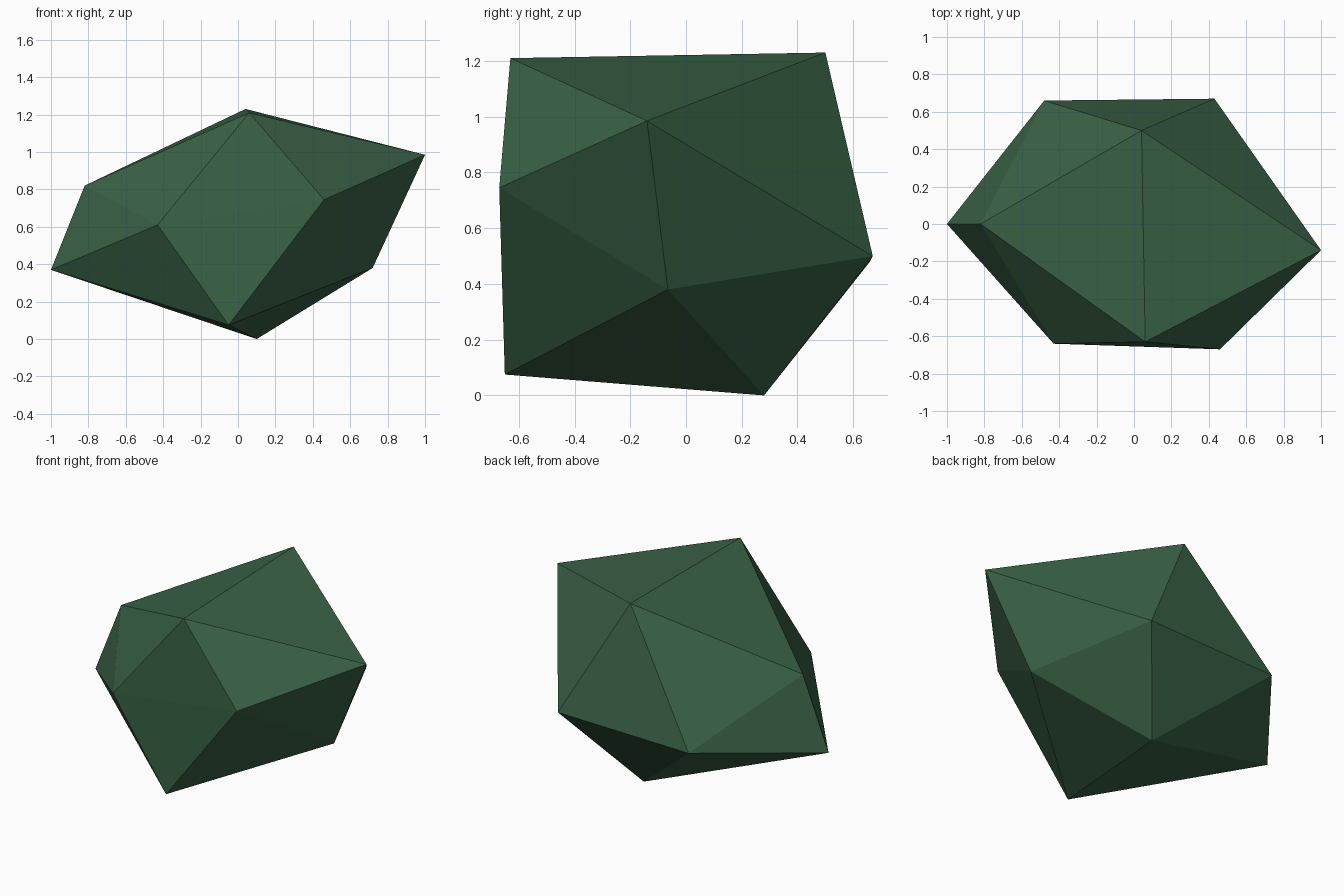
import bpy
import bmesh

cube = bpy.data.objects.get("Cube")
if cube:
    bpy.data.objects.remove(cube, do_unlink=True)

# Dark green stone colour
green = bpy.data.materials.new("dark_green")
green.use_nodes = True
colour = (0.042, 0.122, 0.061, 1)
green.diffuse_color = colour
green.node_tree.nodes["Principled BSDF"].inputs["Base Color"].default_value = colour

# Irregular twenty-sided stone: a tip at each end and a ring of five corners around each
right_tip = (1.0, -0.14, 0.985)
right_ring = [(0.04, 0.5, 1.23), (0.06, -0.63, 1.21), (0.46, -0.67, 0.745),
              (0.72, -0.065, 0.38), (0.43, 0.67, 0.5)]
left_tip = (-1.0, 0.0, 0.37)
left_ring = [(-0.82, 0.0, 0.82), (-0.43, -0.64, 0.61), (-0.05, -0.65, 0.075),
             (0.1, 0.28, 0.0), (-0.48, 0.66, 0.48)]

bm = bmesh.new()
tip_a, tip_b = bm.verts.new(right_tip), bm.verts.new(left_tip)
ring_a = [bm.verts.new(p) for p in right_ring]
ring_b = [bm.verts.new(p) for p in left_ring]

# Fan of facets at each tip, zigzag band of facets between the rings
for i in range(5):
    j = (i + 1) % 5
    bm.faces.new((tip_a, ring_a[i], ring_a[j]))
    bm.faces.new((ring_a[j], ring_a[i], ring_b[i]))
    bm.faces.new((ring_a[j], ring_b[i], ring_b[j]))
    bm.faces.new((tip_b, ring_b[j], ring_b[i]))
bmesh.ops.recalc_face_normals(bm, faces=bm.faces[:])

mesh = bpy.data.meshes.new("faceted_stone")
bm.to_mesh(mesh)
bm.free()
mesh.materials.append(green)
stone = bpy.data.objects.new("faceted_stone", mesh)
bpy.context.collection.objects.link(stone)
